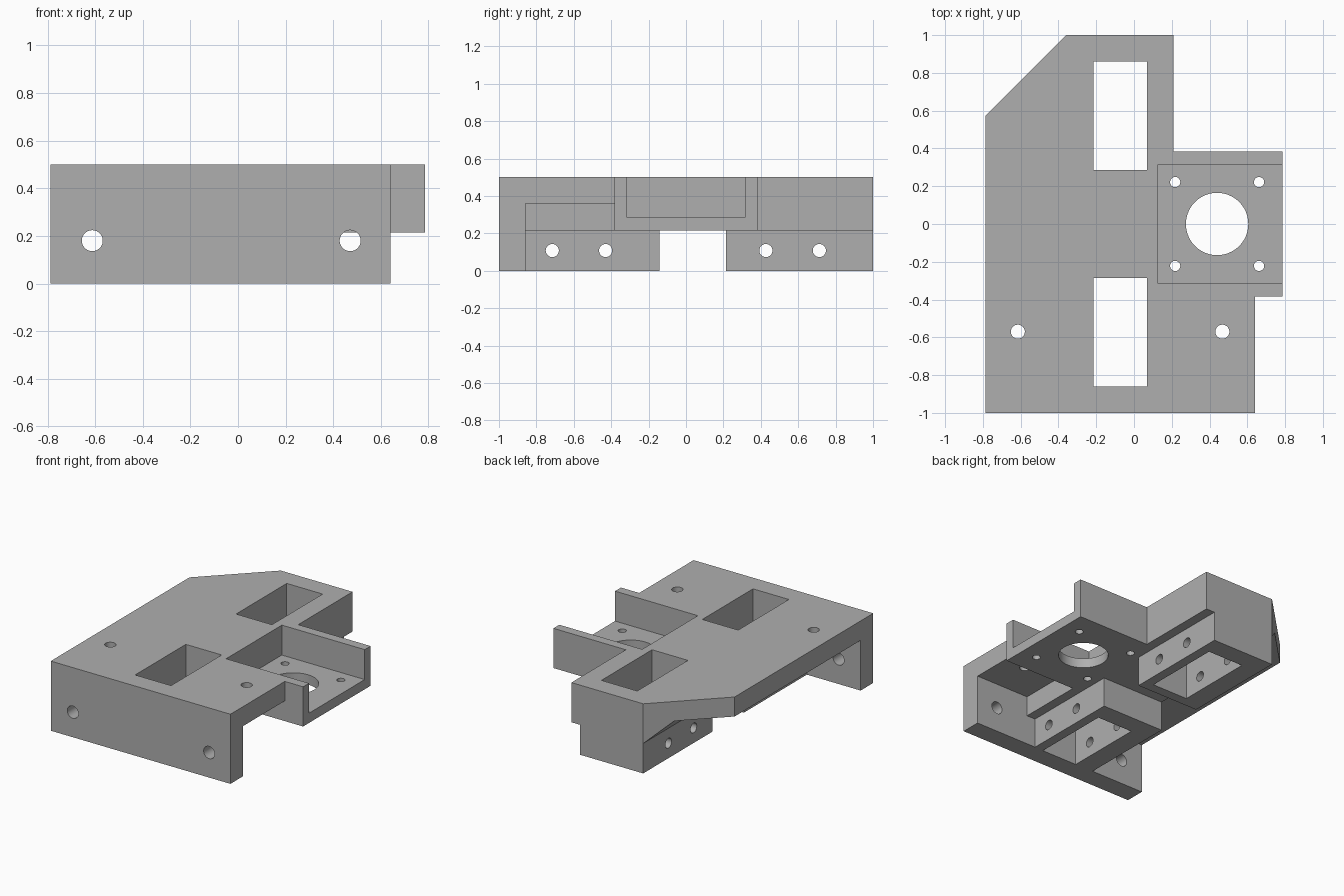
import bpy
import bmesh
import math
from mathutils import Matrix, Vector

old = bpy.data.objects.get("Cube")
if old:
    bpy.data.objects.remove(old, do_unlink=True)

# Single plain grey material
grey = bpy.data.materials.new("plain_grey")
grey.use_nodes = True
grey.diffuse_color = (0.43, 0.43, 0.43, 1)
grey.node_tree.nodes["Principled BSDF"].inputs["Base Color"].default_value = (0.43, 0.43, 0.43, 1)


def finish(bm, name):
    bmesh.ops.recalc_face_normals(bm, faces=bm.faces)
    mesh = bpy.data.meshes.new(name)
    bm.to_mesh(mesh)
    bm.free()
    mesh.materials.append(grey)
    obj = bpy.data.objects.new(name, mesh)
    bpy.context.collection.objects.link(obj)
    return obj


def prism(name, points, direction):
    """Extrude a flat outline along a direction."""
    bm = bmesh.new()
    face = bm.faces.new([bm.verts.new(p) for p in points])
    grown = bmesh.ops.extrude_face_region(bm, geom=[face])["geom"]
    bmesh.ops.translate(bm, vec=Vector(direction),
                        verts=[v for v in grown if isinstance(v, bmesh.types.BMVert)])
    return finish(bm, name)


def box(name, x, y, z):
    outline = [(x[0], y[0], z[0]), (x[1], y[0], z[0]), (x[1], y[1], z[0]), (x[0], y[1], z[0])]
    return prism(name, outline, (0, 0, z[1] - z[0]))


def drill(name, centre, radius, depth, axis, sides=48):
    turn = {"X": Matrix.Rotation(math.pi / 2, 4, "Y"),
            "Y": Matrix.Rotation(math.pi / 2, 4, "X"),
            "Z": Matrix.Identity(4)}[axis]
    bm = bmesh.new()
    bmesh.ops.create_cone(bm, cap_ends=True, segments=sides, radius1=radius, radius2=radius,
                          depth=depth, matrix=Matrix.Translation(centre) @ turn)
    return finish(bm, name)


def combine(base, tool, operation):
    bpy.context.view_layer.objects.active = base
    mod = base.modifiers.new(tool.name, "BOOLEAN")
    mod.operation = operation
    mod.solver = "EXACT"
    mod.object = tool
    bpy.ops.object.modifier_apply(modifier=mod.name)
    bpy.data.objects.remove(tool, do_unlink=True)


TOP, DECK, LIP = 0.5, 0.36, 0.215
LEFT, RAIL = -0.787, -0.36

# Main deck: thin plate with a sloped gusset into the thick spine
section = [(LEFT, TOP), (LEFT, DECK), (-0.505, DECK), (RAIL, LIP), (0.21, LIP), (0.21, TOP)]
bracket = prism("mounting_bracket", [(x, -1, z) for x, z in section], (0, 2, 0))

# Cut the rear corner diagonally
combine(bracket, prism("corner_cut", [(RAIL, 1, -0.2), (LEFT, 0.573, -0.2), (-1.2, 0.16, -0.2),
                                      (-1.2, 1.4, -0.2), (0.04, 1.4, -0.2)], (0, 0, 1)), "DIFFERENCE")

# Front deck, front wall, motor block and the two lower rails
solids = [
    box("front_deck", (0.1, 0.64), (-1, -0.3), (DECK, TOP)),
    box("front_wall", (LEFT, 0.64), (-1, -0.857), (0, TOP)),
    box("motor_block", (0.1, 0.785), (-0.383, 0.383), (LIP, TOP)),
    box("front_rail", (RAIL, 0.14), (-0.9, -0.143), (0, 0.3)),
    box("rear_rail", (RAIL, 0.14), (0.213, 1), (0, 0.3)),
]
for solid in solids:
    combine(bracket, solid, "UNION")

# Motor pocket, open at the side, and rectangular windows through the rails
cutters = [box("motor_pocket", (0.127, 1), (-0.316, 0.316), (0.285, 0.8))]
for side in (-1, 1):
    near, far = sorted((side * 0.285, side * 0.86))
    cutters.append(box("rail_window", (-0.215, 0.07), (near, far), (-0.2, 0.8)))

# Motor shaft hole and its four screw holes
cutters.append(drill("shaft_hole", (0.44, 0, 0.25), 0.165, 0.2, "Z", 96))
for dx in (-0.222, 0.222):
    for dy in (-0.222, 0.222):
        cutters.append(drill("motor_screw_hole", (0.44 + dx, dy, 0.25), 0.027, 0.2, "Z"))

# Deck holes and front wall holes
for x in (-0.615, 0.468):
    cutters.append(drill("deck_hole", (x, -0.57, 0.43), 0.037, 0.3, "Z"))
    cutters.append(drill("wall_hole", (x + 0.003, -0.93, 0.18), 0.044, 0.2, "Y"))

# Cross holes through the rails
for y in (-0.715, -0.43, 0.427, 0.713):
    cutters.append(drill("rail_hole", (-0.11, y, 0.108), 0.035, 0.7, "X"))

for cutter in cutters:
    combine(bracket, cutter, "DIFFERENCE")

# Smooth the round holes, keep the flat edges sharp
bpy.ops.object.select_all(action="DESELECT")
bracket.select_set(True)
bpy.context.view_layer.objects.active = bracket
bpy.ops.object.shade_smooth_by_angle(angle=math.radians(30))
